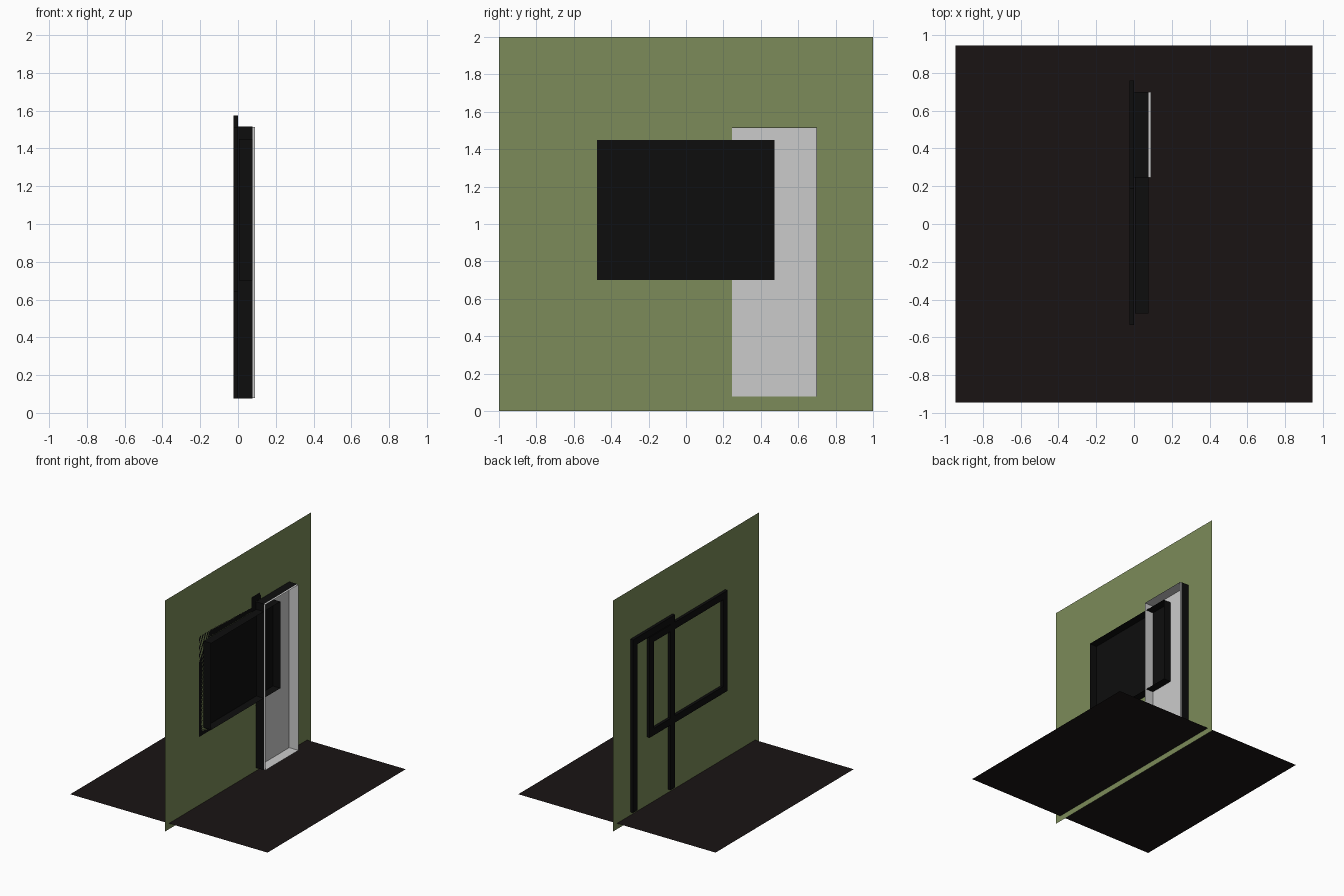
import bpy, bmesh

if "Cube" in bpy.data.objects:
    bpy.data.objects.remove(bpy.data.objects["Cube"])


def material(name, rgb):
    m = bpy.data.materials.new(name)
    m.diffuse_color = (*rgb, 1)
    m.use_nodes = True
    m.node_tree.nodes["Principled BSDF"].inputs["Base Color"].default_value = m.diffuse_color
    return m


GREEN = material("green_wall", (0.2, 0.26, 0.1))
BLACK = material("black_trim", (0.004, 0.004, 0.004))
FLOOR = material("dark_floor", (0.01, 0.007, 0.007))


def finish(name, bm, mat=None):
    me = bpy.data.meshes.new(name)
    bm.to_mesh(me)
    bm.free()
    ob = bpy.data.objects.new(name, me)
    bpy.context.collection.objects.link(ob)
    if mat:
        me.materials.append(mat)
    return ob


def rect(y0, y1, z0, z1):
    # starts bottom left, runs up and over, ends bottom right
    return [(y0, z0), (y0, z1), (y1, z1), (y1, z0)]


def open_tray(name, r, x0, x1, mat=None):
    # back pane with side walls, open towards +x
    bm = bmesh.new()
    a = [bm.verts.new((x0, y, z)) for y, z in r]
    b = [bm.verts.new((x1, y, z)) for y, z in r]
    bm.faces.new(a[::-1])
    for i in range(4):
        j = (i + 1) % 4
        bm.faces.new((a[i], a[j], b[j], b[i]))
    return finish(name, bm, mat)


def casing(name, outer, inner, closed, mat):
    # flat trim between two outlines, given depth behind the wall
    bm = bmesh.new()
    o = [bm.verts.new((0, y, z)) for y, z in outer]
    n = [bm.verts.new((0, y, z)) for y, z in inner]
    for i in range(4 if closed else 3):
        j = (i + 1) % 4
        bm.faces.new((o[i], o[j], n[j], n[i]))
    ext = bmesh.ops.extrude_face_region(bm, geom=bm.faces[:], use_keep_orig=True)
    vs = [v for v in ext["geom"] if isinstance(v, bmesh.types.BMVert)]
    bmesh.ops.translate(bm, verts=vs, vec=(-0.025, 0, 0))
    bmesh.ops.recalc_face_normals(bm, faces=bm.faces[:])
    return finish(name, bm, mat)


# wall sheet and floor sheet
bm = bmesh.new()
bm.faces.new([bm.verts.new((0, y, z)) for y, z in rect(-1, 1, 0, 2)[::-1]])
finish("wall", bm, GREEN)
bm = bmesh.new()
bmesh.ops.create_grid(bm, x_segments=1, y_segments=1, size=0.945)
bmesh.ops.translate(bm, verts=bm.verts[:], vec=(0, 0, 0.05))
finish("floor", bm, FLOOR)

# window: black recess in front, trim behind
win = (-0.475, 0.472, 0.70, 1.45)
t = 0.06
open_tray("window_box", rect(*win), 0.004, 0.076, BLACK)
casing("window_casing",
       rect(win[0] - t, win[1] + t, win[2] - t, win[3] + t), rect(*win), True, BLACK)

# door: black surround, grey lining that stands proud, trim without a sill
door = (0.245, 0.70, 0.077, 1.515)
open_tray("door_surround", rect(*door), 0.001, 0.076, BLACK)
e = 0.002
open_tray("door_lining", rect(door[0] + e, door[1] - e, door[2] + e, door[3] - e), 0.002, 0.09)
casing("door_casing",
       rect(door[0] - t, door[1] + t, door[2], door[3] + t), rect(*door), False, BLACK)
